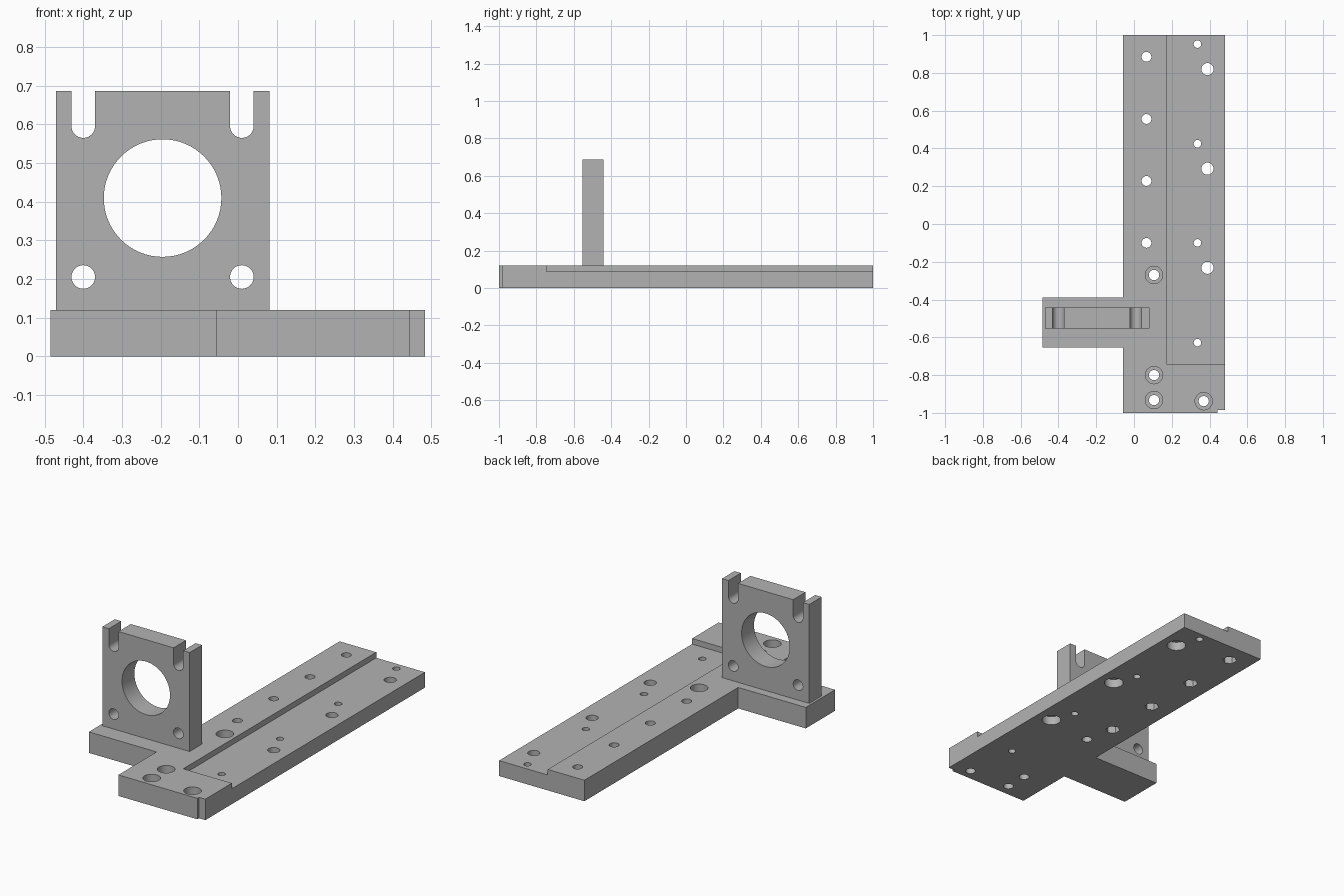
import bpy, bmesh, math
from mathutils import Matrix, Vector

cube = bpy.data.objects.get("Cube")
if cube:
    bpy.data.objects.remove(cube, do_unlink=True)

# Single grey finish
grey = bpy.data.materials.new("plain_grey")
grey.use_nodes = True
GREY = (0.448, 0.448, 0.448, 1)
grey.diffuse_color = GREY
grey.node_tree.nodes["Principled BSDF"].inputs["Base Color"].default_value = GREY


def finish(bm, name):
    bmesh.ops.recalc_face_normals(bm, faces=bm.faces)
    mesh = bpy.data.meshes.new(name)
    bm.to_mesh(mesh)
    bm.free()
    mesh.materials.append(grey)
    obj = bpy.data.objects.new(name, mesh)
    bpy.context.collection.objects.link(obj)
    return obj


def extrude_outline(name, points, direction):
    """Close a 3D outline into a face and extrude it into a solid."""
    bm = bmesh.new()
    face = bm.faces.new([bm.verts.new(p) for p in points])
    new = bmesh.ops.extrude_face_region(bm, geom=[face])["geom"]
    bmesh.ops.translate(bm, vec=direction,
                        verts=[v for v in new if isinstance(v, bmesh.types.BMVert)])
    return finish(bm, name)


def cylinder(centre, radius, depth, sides=32, along_y=False):
    bm = bmesh.new()
    turn = Matrix.Rotation(math.pi / 2, 4, "X") if along_y else Matrix.Identity(4)
    bmesh.ops.create_cone(bm, cap_ends=True, segments=sides, radius1=radius,
                          radius2=radius, depth=depth,
                          matrix=Matrix.Translation(centre) @ turn)
    return finish(bm, "cutter")


def box(lo, hi):
    bm = bmesh.new()
    lo, hi = Vector(lo), Vector(hi)
    bmesh.ops.create_cube(bm, size=1, matrix=Matrix.Translation((lo + hi) / 2)
                          @ Matrix.Diagonal((*(hi - lo), 1)))
    return finish(bm, "cutter")


def cut(target, cutter):
    cutter.hide_render = True
    mod = target.modifiers.new("cut", "BOOLEAN")
    mod.operation, mod.solver, mod.object = "DIFFERENCE", "EXACT", cutter
    bpy.context.view_layer.objects.active = target
    bpy.ops.object.modifier_apply(modifier=mod.name)
    bpy.data.objects.remove(cutter, do_unlink=True)


def smooth(obj):
    bpy.ops.object.select_all(action="DESELECT")
    obj.select_set(True)
    bpy.context.view_layer.objects.active = obj
    bpy.ops.object.shade_smooth_by_angle(angle=math.radians(30))


# Base plate with side arm and a small corner notch
TOP, STEP = 0.12, 0.088
outline = [(-0.057, -1), (0.443, -1), (0.443, -0.985), (0.483, -0.985), (0.483, 1),
           (-0.057, 1), (-0.057, -0.39), (-0.485, -0.39), (-0.485, -0.655),
           (-0.057, -0.655)]
base = extrude_outline("base_plate", [(x, y, 0) for x, y in outline], (0, 0, TOP))

# Lowered strip along the left side
cut(base, box((0.175, -0.745, STEP), (0.6, 1.1, 0.3)))


def drill(x, y, radius):
    cut(base, cylinder((x, y, 0.06), radius, 0.4))


# Bolt holes with hexagonal nut pockets underneath
for y in (0.885, 0.556, 0.228, -0.1):
    drill(0.066, y, 0.026)
    cut(base, cylinder((0.066, y, 0), 0.039, 0.1, sides=6))

# Larger bolt holes with round counterbores underneath
for y in (0.82, 0.293, -0.232):
    drill(0.389, y, 0.032)
    cut(base, cylinder((0.389, y, 0), 0.051, 0.1))

# Small pin holes
for y in (0.952, 0.425, -0.1, -0.628):
    drill(0.336, y, 0.02)

# Holes counterbored from the top
for x, y in ((0.106, -0.27), (0.106, -0.8), (0.106, -0.932), (0.369, -0.938)):
    drill(x, y, 0.027)
    cut(base, cylinder((x, y, TOP), 0.046, 0.12))

# Upright bracket with two open round-bottomed slots
CX, HALF, BOLT, PEAK, R = -0.195, 0.276, 0.205, 0.686, 0.0305
FRONT, THICK = -0.553, 0.112


def slot(x):
    arc = [(x - R * math.cos(a), 0.595 - R * math.sin(a))
           for a in (math.pi * i / 16 for i in range(17))]
    return [(x - R, PEAK)] + arc + [(x + R, PEAK)]


profile = ([(CX - HALF, TOP), (CX - HALF, PEAK)] + slot(CX - BOLT) + slot(CX + BOLT)
           + [(CX + HALF, PEAK), (CX + HALF, TOP)])
bracket = extrude_outline("upright_bracket", [(x, FRONT, z) for x, z in profile],
                          (0, THICK, 0))

# Motor opening and lower bolt holes
mid = FRONT + THICK / 2
cut(bracket, cylinder((CX, mid, 0.409), 0.152, 0.4, sides=64, along_y=True))
for side in (-1, 1):
    cut(bracket, cylinder((CX + side * BOLT, mid, 0.205), R, 0.4, along_y=True))

for part in (base, bracket):
    smooth(part)
